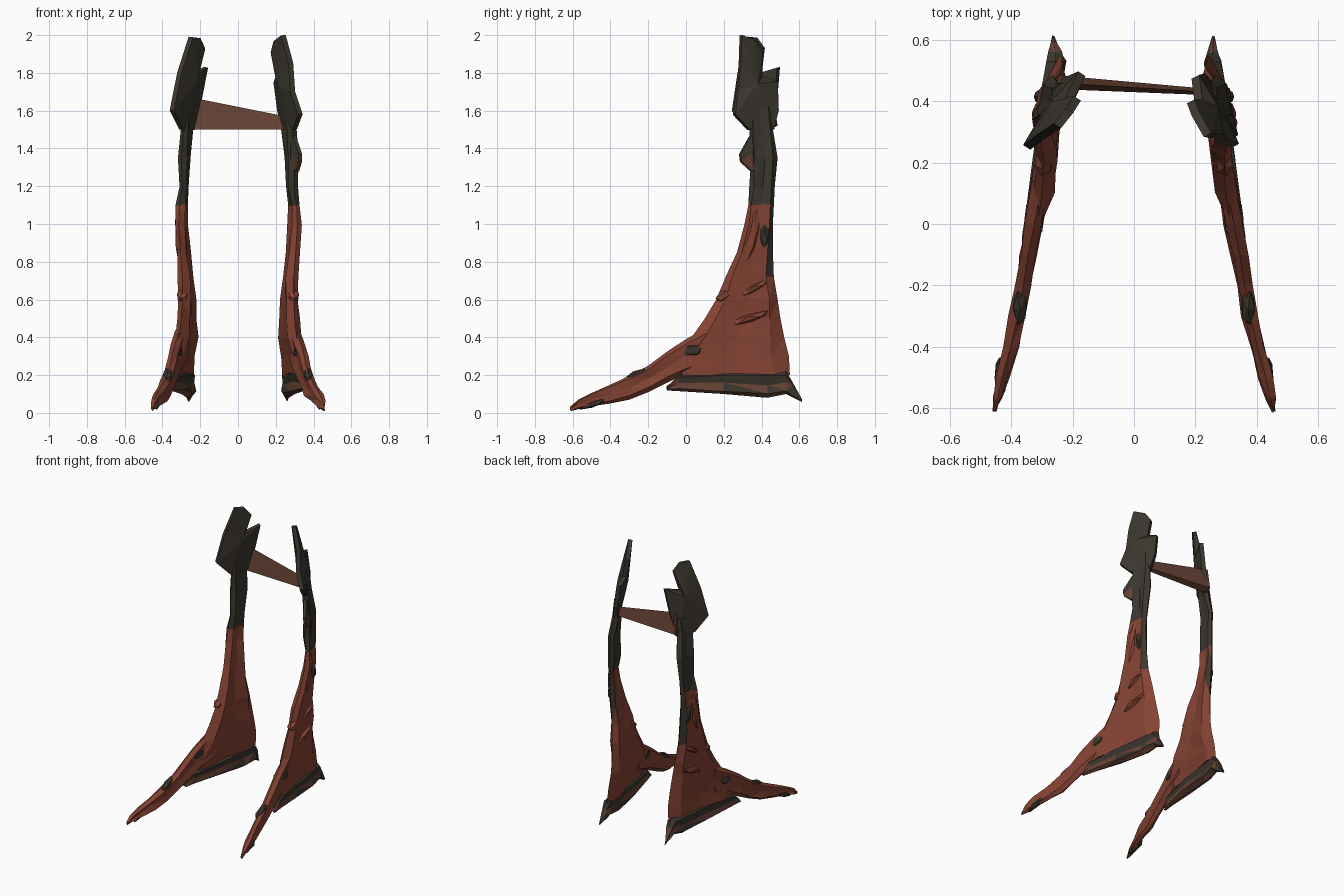
import bpy
import bmesh
import random
from mathutils import Vector, Euler

random.seed(4)
if "Cube" in bpy.data.objects:
    bpy.data.objects.remove(bpy.data.objects["Cube"])


def make_material(name, rgb):
    mat = bpy.data.materials.new(name)
    mat.use_nodes = True
    colour = (*rgb, 1)
    mat.diffuse_color = colour
    mat.node_tree.nodes["Principled BSDF"].inputs["Base Color"].default_value = colour
    return mat


RUST, DARK, BROWN = 0, 1, 2
MATERIALS = [
    make_material("rust_red", (.24, .058, .034)),
    make_material("charred_grey", (.045, .038, .028)),
    make_material("dull_brown", (.135, .055, .036)),
]


def finish(bm, name, rule):
    """Turn a bmesh into a flat shaded object, colouring faces by a rule."""
    bmesh.ops.recalc_face_normals(bm, faces=bm.faces)
    for face in bm.faces:
        face.material_index = rule(face.calc_center_median(), face.normal)
    mesh = bpy.data.meshes.new(name)
    bm.to_mesh(mesh)
    bm.free()
    for mat in MATERIALS:
        mesh.materials.append(mat)
    obj = bpy.data.objects.new(name, mesh)
    bpy.context.collection.objects.link(obj)
    return obj


# Flattened cross-section: (share of the way along, share of the thickness)
SECTION = [(0, 0), (.15, .9), (.5, .7), (.85, 1), (1, 0), (.85, -.9), (.5, -.7), (.15, -1)]


def loft(name, stations, side, rule, jitter=.006):
    """Skin flat sections, each given by its two edges and half thickness."""
    bm = bmesh.new()
    rings = []
    for start, end, thick in stations:
        ring = []
        for along, across in SECTION:
            p = Vector(start).lerp(Vector(end), along)
            p.x += across * thick
            if across:
                p += Vector([random.uniform(-jitter, jitter) for _ in range(3)])
            p.x *= side
            ring.append(bm.verts.new(p))
        rings.append(ring)
    count = len(SECTION)
    for low, high in zip(rings, rings[1:]):
        for i in range(count):
            j = (i + 1) % count
            bm.faces.new((low[i], low[j], high[j], high[i]))
    bm.faces.new(rings[0])
    bm.faces.new(rings[-1])
    bmesh.ops.triangulate(bm, faces=bm.faces)
    return finish(bm, name, rule)


def plate(name, outline, thick, bulge, rule):
    """Jagged slab with a raised centre on both sides."""
    points = [Vector(p) for p in outline]
    centre = sum(points, Vector()) / len(points)
    normal = Vector()
    for a, b in zip(points, points[1:] + points[:1]):
        normal += (a - centre).cross(b - centre)
    normal.normalize()
    bm = bmesh.new()
    rims = []
    for sign in (1, -1):
        rim = [bm.verts.new(p + normal * sign * thick) for p in points]
        hub = bm.verts.new(centre + normal * sign * bulge)
        for i in range(len(rim)):
            bm.faces.new((rim[i - 1], rim[i], hub))
        rims.append(rim)
    for i in range(len(points)):
        bm.faces.new((rims[0][i - 1], rims[0][i], rims[1][i], rims[1][i - 1]))
    return finish(bm, name, rule)


def shard(name, side, centre, size, tilt, colour):
    """Small faceted lump set into the surface."""
    bm = bmesh.new()
    bmesh.ops.create_icosphere(bm, subdivisions=1, radius=1)
    turn = Euler((tilt, 0, 0)).to_matrix()
    for v in bm.verts:
        v.co = turn @ (v.co * Vector(size)) + Vector(centre)
        v.co.x *= side
    return finish(bm, name, lambda c, n: colour)


def leg_rule(centre, normal):
    if centre.z > 1.1 or (centre.z > .75 and normal.y > .6):
        return DARK
    return RUST


def hem_rule(centre, normal):
    return BROWN if .13 < centre.z < .165 or normal.z < -.6 else DARK


# Upright leg: height, front y, back y, front x, back x, half thickness
LEG = [
    (.2, -.02, .55, .345, .245, .025), (.3, -.06, .545, .335, .237, .028),
    (.4, .03, .52, .31, .235, .035), (.5, .1, .5, .3, .24, .035),
    (.6, .16, .485, .295, .25, .035), (.72, .21, .465, .295, .265, .033),
    (.85, .27, .46, .305, .275, .028), (1, .31, .46, .315, .285, .026),
    (1.1, .33, .465, .31, .28, .023), (1.2, .335, .47, .295, .275, .022),
    (1.35, .345, .485, .3, .265, .024), (1.5, .335, .46, .29, .25, .025),
    (1.62, .33, .46, .29, .235, .02),
]
# Long foot: y, x, low z, high z, half thickness
FOOT = [
    (.14, .3, .25, .47, .03), (0, .325, .21, .39, .03), (-.1, .345, .16, .325, .028),
    (-.2, .36, .11, .25, .026), (-.3, .38, .07, .195, .026), (-.4, .402, .05, .15, .024),
    (-.5, .43, .035, .105, .022), (-.57, .445, .02, .07, .015), (-.61, .455, .01, .03, .003),
]
# Hem under the leg, same layout as the foot
HEM = [
    (-.1, .355, .12, .14, .008), (-.04, .345, .115, .2, .02), (.2, .3, .1, .22, .03),
    (.43, .27, .08, .22, .032), (.53, .255, .1, .22, .03),
    (.56, .257, .085, .17, .02), (.61, .262, .06, .075, .004),
]

for side, label in ((1, "left"), (-1, "right")):
    loft(label + "_leg", [((xf, yf, z), (xb, yb, z), t) for z, yf, yb, xf, xb, t in LEG],
         side, leg_rule)
    for part, rows, rule in (("_foot", FOOT, lambda c, n: RUST), ("_hem", HEM, hem_rule)):
        loft(label + part, [((x, y, lo), (x, y, hi), t) for y, x, lo, hi, t in rows],
             side, rule, .005)
    # Lumps and folds on the shin and ankle
    shard(label + "_ankle_patch", side, (.325, .02, .33), (.036, .08, .045), .1, DARK)
    shard(label + "_lower_fold", side, (.28, .33, .5), (.038, .13, .025), .3, RUST)
    shard(label + "_middle_fold", side, (.285, .36, .66), (.038, .1, .022), .5, RUST)
    shard(label + "_shin_fold", side, (.295, .2, .62), (.032, .05, .03), .6, RUST)
    shard(label + "_upper_fold", side, (.315, .35, .95), (.02, .035, .16), -.2, RUST)
    shard(label + "_foot_crust", side, (.372, -.27, .2), (.025, .07, .022), .45, DARK)
    shard(label + "_toe_crust", side, (.435, -.5, .045), (.022, .08, .018), .3, DARK)
    shard(label + "_dark_spot", side, (.3, .415, .94), (.03, .028, .075), .0, DARK)

# Jagged heads, each a different broken slab set diagonally
plate("left_head", [
    (.3, .33, 1.5), (.33, .255, 1.58), (.29, .27, 1.7), (.28, .285, 1.85), (.24, .29, 2),
    (.2, .36, 1.97), (.185, .4, 1.91), (.21, .4, 1.78), (.2, .48, 1.75),
    (.22, .485, 1.6), (.24, .46, 1.5)], .014, .035, lambda c, n: DARK)
plate("right_head", [
    (-.3, .335, 1.5), (-.35, .25, 1.6), (-.31, .28, 1.8), (-.25, .32, 1.99),
    (-.21, .37, 1.985), (-.185, .41, 1.93), (-.22, .39, 1.8), (-.17, .49, 1.83),
    (-.205, .475, 1.65), (-.24, .46, 1.5)], .014, .035, lambda c, n: DARK)

# Hooked splinter on one leg only
plate("left_hook", [
    (.28, .38, 1.5), (.3, .335, 1.46), (.33, .285, 1.37), (.33, .29, 1.33),
    (.315, .345, 1.28), (.28, .39, 1.3)], .01, .022,
    lambda c, n: DARK if c.z > 1.34 else BROWN)

# Tapering crossbar
bm = bmesh.new()
thick_end = [(-.25, .44, 1.5), (-.25, .485, 1.52), (-.25, .46, 1.67)]
thin_end = [(.25, .42, 1.5), (.25, .44, 1.51), (.25, .43, 1.57)]
a, b = [[bm.verts.new(p) for p in end] for end in (thick_end, thin_end)]
bm.faces.new(a)
bm.faces.new(b)
for i in range(len(a)):
    bm.faces.new((a[i - 1], a[i], b[i], b[i - 1]))
finish(bm, "crossbar", lambda c, n: BROWN)
